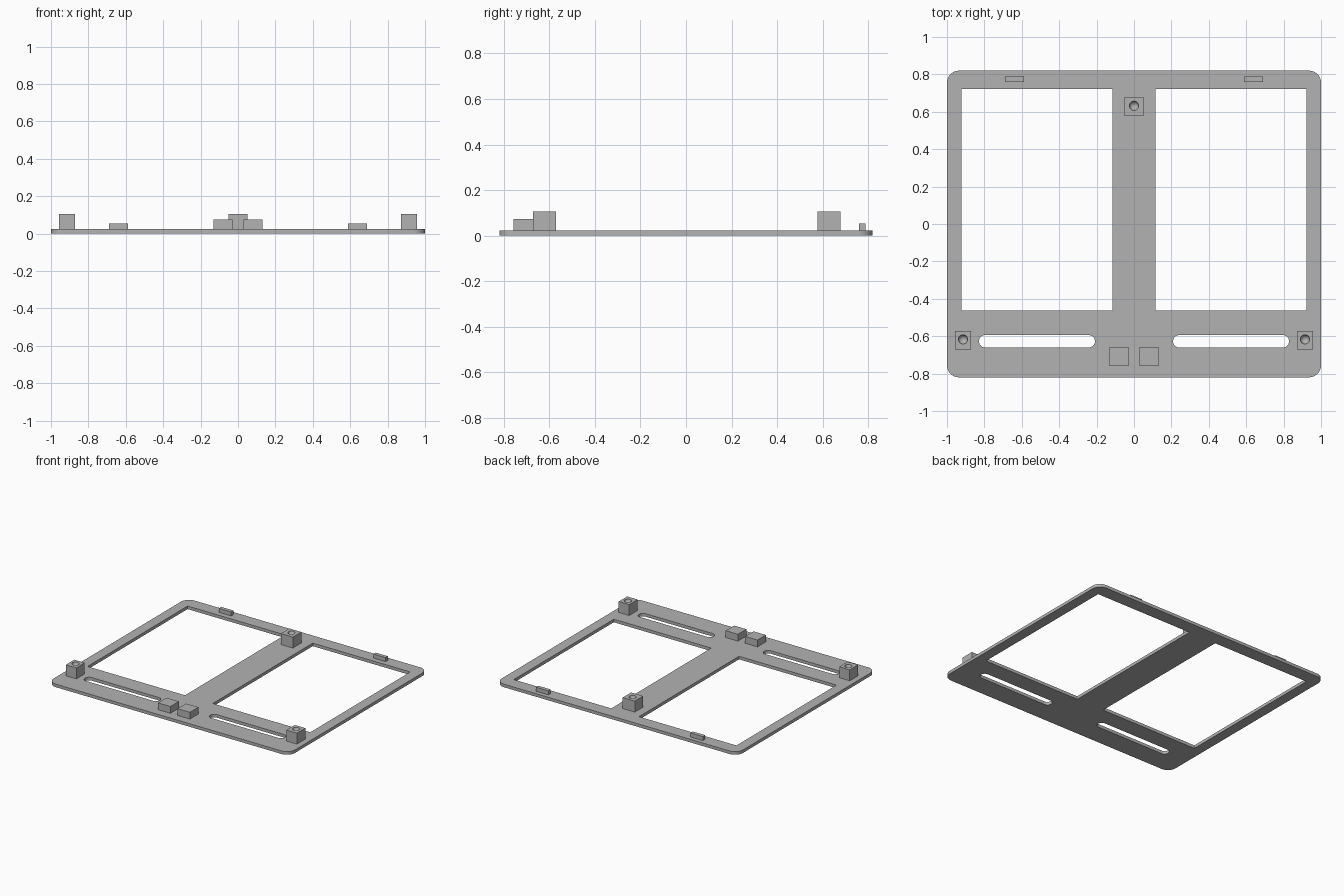
import bpy
import bmesh
from math import sin, cos, pi, radians

cube = bpy.data.objects.get("Cube")
if cube:
    bpy.data.objects.remove(cube, do_unlink=True)

PLATE_TOP = 0.023

grey = bpy.data.materials.new("plain grey")
grey.use_nodes = True
GREY = (0.45, 0.45, 0.45, 1)
grey.diffuse_color = GREY
grey.node_tree.nodes["Principled BSDF"].inputs["Base Color"].default_value = GREY


def activate(ob):
    bpy.ops.object.select_all(action='DESELECT')
    ob.select_set(True)
    bpy.context.view_layer.objects.active = ob


def smooth(ob):
    activate(ob)
    bpy.ops.object.shade_smooth_by_angle(angle=radians(30))


def rounded_rect(cx, cy, w, h, r, steps=8):
    """Outline points of a rectangle, with rounded corners if r > 0."""
    pts = []
    for k, (sx, sy) in enumerate([(1, 1), (-1, 1), (-1, -1), (1, -1)]):
        x, y = cx + sx * (w / 2 - r), cy + sy * (h / 2 - r)
        for i in range(steps + 1 if r else 1):
            a = (k + i / steps) * pi / 2
            pts.append((x + r * cos(a), y + r * sin(a)))
    return pts


def box(name, x0, x1, y0, y1, top):
    """Block that stands on the plate."""
    bm = bmesh.new()
    bmesh.ops.create_cube(bm, size=1)
    for v in bm.verts:
        v.co.x = x1 if v.co.x > 0 else x0
        v.co.y = y1 if v.co.y > 0 else y0
        v.co.z = top if v.co.z > 0 else PLATE_TOP
    mesh = bpy.data.meshes.new(name)
    bm.to_mesh(mesh)
    bm.free()
    mesh.materials.append(grey)
    ob = bpy.data.objects.new(name, mesh)
    bpy.context.collection.objects.link(ob)
    return ob


# Base plate: rounded outline with two windows and two slots
outlines = [rounded_rect(0, 0, 2, 1.64, 0.065)]
for s in (-1, 1):
    outlines.append(rounded_rect(s * 0.519, 0.129, 0.808, 1.184, 0))
    outlines.append(rounded_rect(s * 0.519, -0.627, 0.62, 0.066, 0.032))
curve = bpy.data.curves.new("base_plate", 'CURVE')
curve.dimensions = '2D'
curve.fill_mode = 'BOTH'
curve.extrude = PLATE_TOP / 2
for pts in outlines:
    spline = curve.splines.new('POLY')
    spline.points.add(len(pts) - 1)
    for p, (x, y) in zip(spline.points, pts):
        p.co = (x, y, PLATE_TOP / 2, 1)
    spline.use_cyclic_u = True
curve.materials.append(grey)
plate = bpy.data.objects.new("base_plate", curve)
bpy.context.collection.objects.link(plate)
activate(plate)
bpy.ops.object.convert(target='MESH')
plate = bpy.context.object
bm = bmesh.new()
bm.from_mesh(plate.data)
bmesh.ops.remove_doubles(bm, verts=bm.verts, dist=0.0001)
bmesh.ops.recalc_face_normals(bm, faces=bm.faces)
bm.to_mesh(plate.data)
bm.free()
smooth(plate)

# Posts with a round socket in the top
POST_TOP = 0.105
for name, x, y, w in [("back_post", 0, 0.628, 0.1),
                      ("left_front_post", 0.914, -0.621, 0.087),
                      ("right_front_post", -0.914, -0.621, 0.087)]:
    post = box(name, x - w / 2, x + w / 2, y - 0.05, y + 0.05, POST_TOP)
    bpy.ops.mesh.primitive_uv_sphere_add(segments=24, ring_count=12, radius=0.025,
                                         location=(x, y + 0.004, POST_TOP))
    cutter = bpy.context.object
    cutter.data.materials.append(grey)
    mod = post.modifiers.new("socket", 'BOOLEAN')
    mod.operation = 'DIFFERENCE'
    mod.solver = 'EXACT'
    mod.object = cutter
    activate(post)
    bpy.ops.object.modifier_apply(modifier=mod.name)
    bpy.data.objects.remove(cutter, do_unlink=True)
    smooth(post)

# Paired front blocks and thin back tabs
for side, s in (("left", 1), ("right", -1)):
    x = s * 0.081
    box(side + "_front_block", x - 0.051, x + 0.051, -0.758, -0.658, 0.074)
    x = s * 0.64
    box(side + "_back_tab", x - 0.051, x + 0.051, 0.76, 0.788, 0.053)
